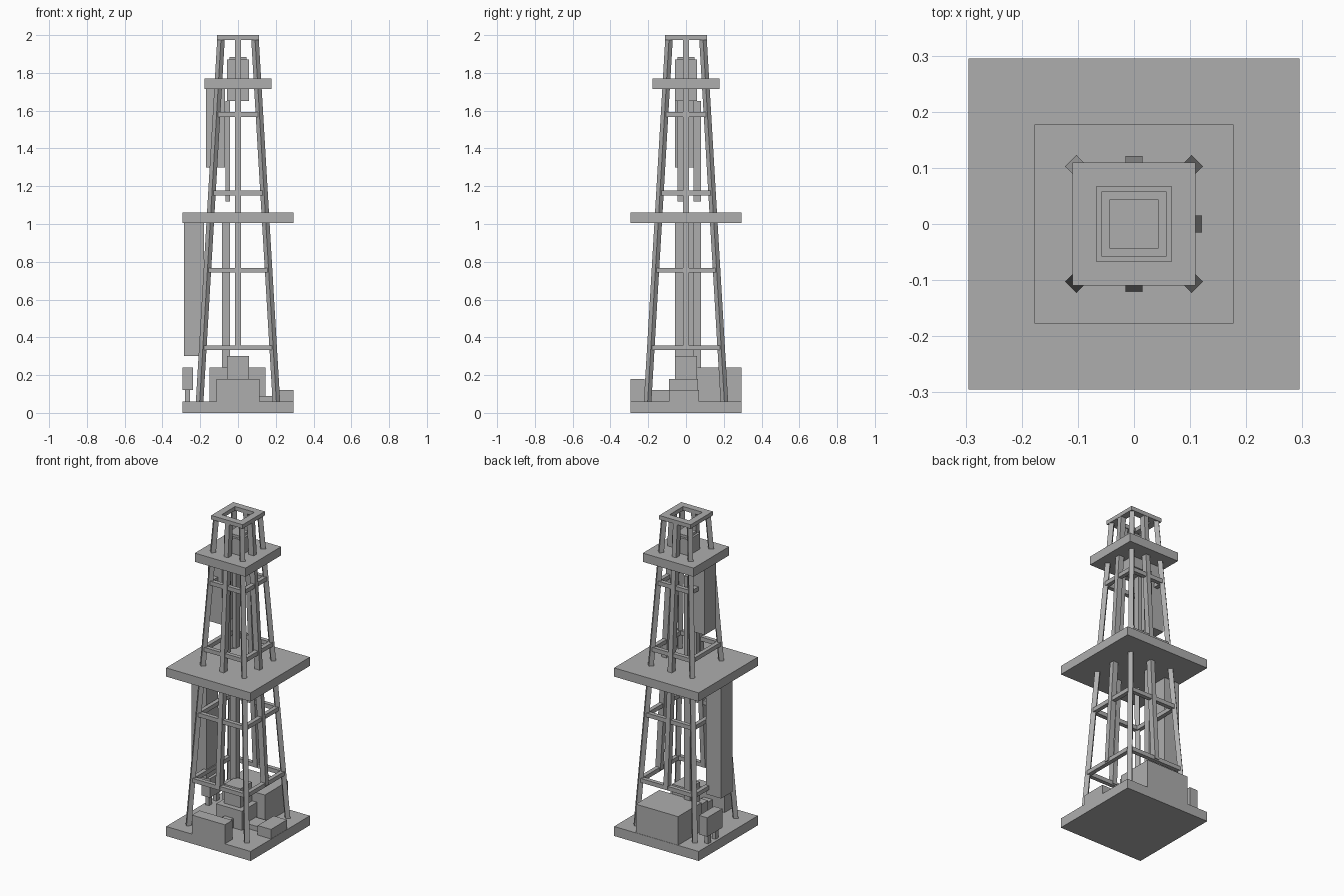
import bpy, bmesh
from mathutils import Vector

if "Cube" in bpy.data.objects:
    bpy.data.objects.remove(bpy.data.objects["Cube"])

grey = bpy.data.materials.new("plain_grey")
grey.diffuse_color = (0.42, 0.42, 0.42, 1)
grey.use_nodes = True
grey.node_tree.nodes["Principled BSDF"].inputs["Base Color"].default_value = grey.diffuse_color


def finish(name, bm):
    bmesh.ops.recalc_face_normals(bm, faces=bm.faces)
    me = bpy.data.meshes.new(name)
    bm.to_mesh(me)
    bm.free()
    me.materials.append(grey)
    ob = bpy.data.objects.new(name, me)
    bpy.context.collection.objects.link(ob)
    return ob


def prism(name, base, top):
    """Solid between two matching rings of points."""
    bm = bmesh.new()
    a = [bm.verts.new(p) for p in base]
    b = [bm.verts.new(p) for p in top]
    bm.faces.new(a)
    bm.faces.new(b)
    for i in range(len(a)):
        j = (i + 1) % len(a)
        bm.faces.new((a[i], a[j], b[j], b[i]))
    return finish(name, bm)


def box(name, x0, x1, y0, y1, z0, z1):
    ring = [(x0, y0), (x1, y0), (x1, y1), (x0, y1)]
    return prism(name, [(x, y, z0) for x, y in ring], [(x, y, z1) for x, y in ring])


def square(name, r, z0, z1):
    return box(name, -r, r, -r, r, z0, z1)


def reach(z):
    """Distance of the tapering leg axis from the centre at height z."""
    return 0.203 + (0.09 - 0.203) * (z - 0.06) / 1.92


def post(name, dx, dy, section, z0, z1):
    rings = []
    for z in (z0, z1):
        c = reach(z)
        rings.append([(dx * c + u, dy * c + v, z) for u, v in section])
    prism(name, *rings)


# Decks
square("base_slab", 0.295, 0, 0.06)
square("middle_deck", 0.295, 1.005, 1.06)
square("upper_deck", 0.177, 1.715, 1.77)

# Square ring on top
for s, side in ((-1, "low"), (1, "high")):
    a, b = sorted((s * 0.067, s * 0.11))
    box("top_ring_y_" + side, -0.11, 0.11, a, b, 1.975, 2.0)
    box("top_ring_x_" + side, a, b, -0.067, 0.067, 1.975, 2.0)

# Corner legs, turned 45 degrees
d = 0.02
diamond = [(d, 0), (0, d), (-d, 0), (0, -d)]
for dx in (-1, 1):
    for dy in (-1, 1):
        post("corner_leg", dx, dy, diamond, 0.06, 1.98)

# Posts in the middle of three sides
w, t = 0.015, 0.018
wide = [(-w, -t), (w, -t), (w, t), (-w, t)]
deep = [(-t, -w), (t, -w), (t, w), (-t, w)]
post("front_post", 0, -1, wide, 0.34, 1.98)
post("back_post", 0, 1, wide, 0.34, 1.98)
post("right_post", 1, 0, deep, 0.34, 1.98)

# Horizontal braces
for z in (0.345, 0.755, 1.165, 1.58):
    c, h = reach(z), 0.013
    for s in (-1, 1):
        box("brace_along_x", -c, c, s * c - h, s * c + h, z - h, z + h)
        box("brace_along_y", s * c - h, s * c + h, -c, c, z - h, z + h)

# Shafts on the left side
box("lower_shaft", -0.285, -0.18, -0.057, 0.057, 0.30, 1.005)
box("upper_shaft", -0.17, -0.07, -0.057, 0.057, 1.30, 1.715)

# Hanging pipes and the crown block
box("lower_pipe", -0.085, -0.043, 0.04, 0.08, 0.24, 1.005)
box("upper_pipe_back", -0.065, -0.042, 0.04, 0.08, 1.12, 1.65)
box("upper_pipe_front", -0.065, -0.042, -0.045, -0.012, 1.12, 1.65)
square("crown_block", 0.058, 1.65, 1.87)
square("crown_cap", 0.044, 1.87, 1.885)

# Machinery on the base
square("centre_block", 0.09, 0.06, 0.18)
square("centre_head", 0.057, 0.18, 0.30)
box("front_cabinet", -0.115, 0.115, -0.295, -0.22, 0.06, 0.18)
box("back_cabinet", -0.15, 0.145, 0.06, 0.293, 0.06, 0.24)
box("right_cabinet", 0.2, 0.293, -0.09, 0.07, 0.06, 0.12)
box("right_link", 0.09, 0.2, -0.05, 0.05, 0.06, 0.09)
box("front_link", -0.03, 0.03, -0.22, -0.09, 0.06, 0.12)
box("left_box", -0.295, -0.238, 0.06, 0.21, 0.12, 0.24)
for y in (0.09, 0.165):
    box("left_box_foot", -0.28, -0.255, y - 0.015, y + 0.015, 0.06, 0.12)
